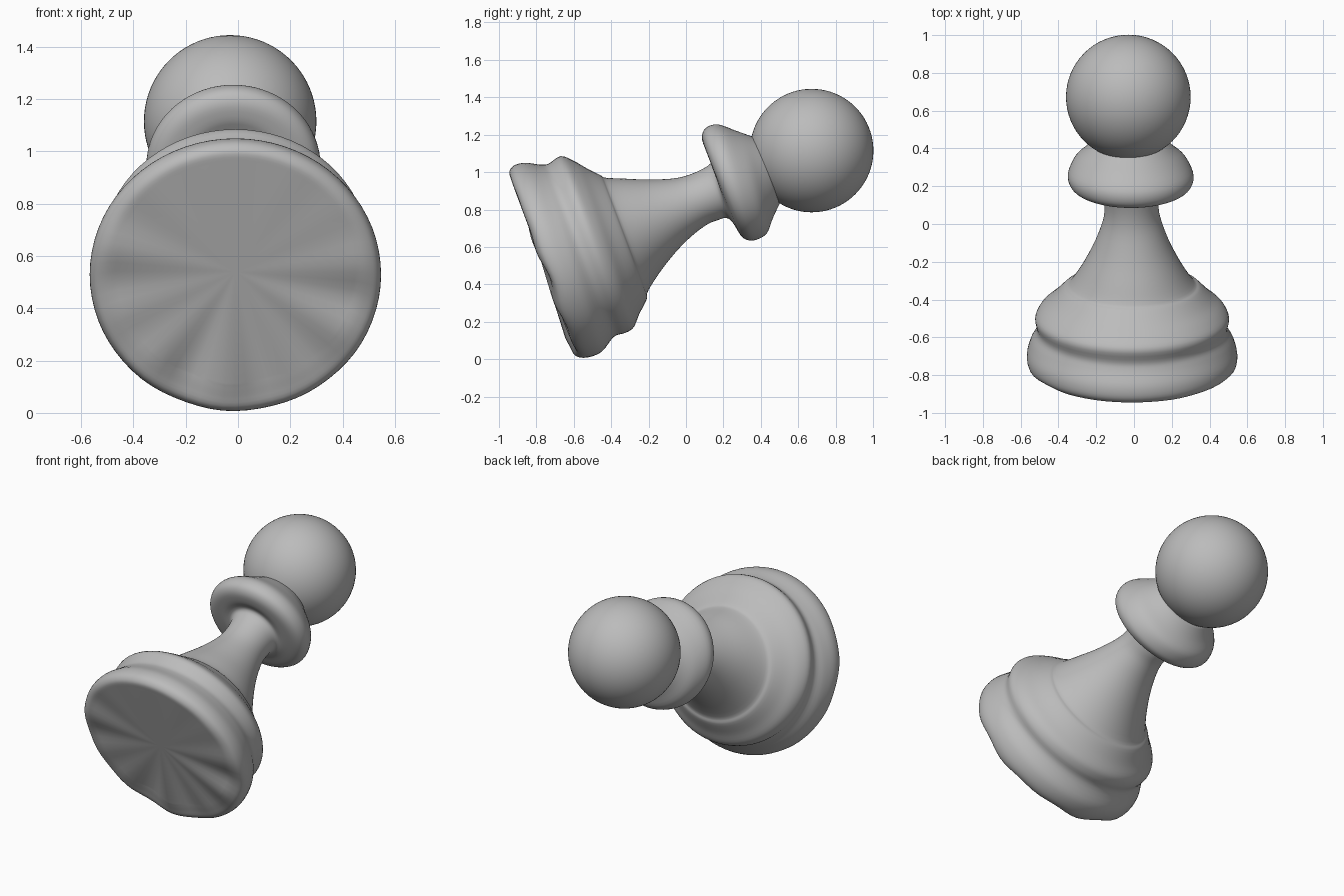
import bpy, bmesh, math
from mathutils import Vector

cube = bpy.data.objects.get("Cube")
if cube:
    bpy.data.objects.remove(cube, do_unlink=True)

SEGMENTS = 72
STEPS = 4

grey = bpy.data.materials.new("matte grey")
grey.use_nodes = True
colour = (0.5, 0.5, 0.5, 1)
grey.diffuse_color = colour
grey.node_tree.nodes["Principled BSDF"].inputs["Base Color"].default_value = colour

# Cross-sections of the tilted body: upper edge (y, z), lower edge (y, z)
base_rings = [
    (-.935, .96, -.625, .12), (-.945, 1.0, -.605, .07), (-.92, 1.035, -.58, .02),
    (-.86, 1.05, -.525, .01), (-.78, 1.04, -.45, .04), (-.735, 1.045, -.385, .12),
    (-.67, 1.085, -.325, .14), (-.6, 1.06, -.28, .17), (-.53, 1.02, -.25, .24),
    (-.46, .985, -.21, .32), (-.43, .97, -.2, .37)]
neck_rings = [
    (-.33, .965, -.11, .505), (-.19, .96, 0, .63), (-.04, .97, .105, .715),
    (.075, 1.01, .175, .745), (.14, 1.06, .215, .755)]
collar_rings = [
    (.105, 1.12, .25, .73), (.085, 1.185, .29, .665), (.105, 1.235, .32, .64),
    (.17, 1.255, .365, .635), (.27, 1.22, .43, .67), (.34, 1.195, .465, .755),
    (.38, 1.18, .5, .83)]


def finish(bm, name):
    bmesh.ops.recalc_face_normals(bm, faces=bm.faces)
    mesh = bpy.data.meshes.new(name)
    bm.to_mesh(mesh)
    bm.free()
    mesh.materials.append(grey)
    obj = bpy.data.objects.new(name, mesh)
    bpy.context.collection.objects.link(obj)
    bpy.ops.object.select_all(action='DESELECT')
    obj.select_set(True)
    bpy.context.view_layer.objects.active = obj
    bpy.ops.object.shade_smooth_by_angle(angle=math.radians(50))
    return obj


def smooth_rings(rings):
    """Catmull-Rom interpolation between neighbouring cross-sections."""
    pts = [Vector(r) for r in rings]
    pts = [pts[0]] + pts + [pts[-1]]
    out = []
    for a, b, c, d in zip(pts, pts[1:], pts[2:], pts[3:]):
        for i in range(STEPS):
            t = i / STEPS
            out.append(0.5 * (2 * b + (c - a) * t + (2 * a - 5 * b + 4 * c - d) * t ** 2
                              + (3 * b - a - 3 * c + d) * t ** 3))
    return out + [pts[-1]]


def loft(name, rings, ripple=0):
    bm = bmesh.new()
    loops = []
    for n, (y1, z1, y2, z2) in enumerate(smooth_rings(rings)):
        top, low = Vector((0, y1, z1)), Vector((0, y2, z2))
        centre, up = (top + low) / 2, (top - low) / 2
        centre.x = -0.01 - 0.03 * max(0, centre.y)
        side = Vector((up.length * 1.02, 0, 0))
        axis = side.cross(up).normalized()
        fade = ripple * max(0, 1 - n / (4 * STEPS))
        loop = []
        for i in range(SEGMENTS):
            a = math.tau * i / SEGMENTS
            wave = fade * (math.sin(7 * a) + math.sin(11 * a + 1)) * (1 - math.sin(a)) / 2
            loop.append(bm.verts.new(centre + side * math.cos(a) + up * math.sin(a) + axis * wave))
        loops.append(loop)
    for lower, upper in zip(loops, loops[1:]):
        for i in range(SEGMENTS):
            j = (i + 1) % SEGMENTS
            bm.faces.new((lower[i], lower[j], upper[j], upper[i]))
    # Close both ends with a fan around the middle
    for loop in (loops[0], loops[-1]):
        mid = bm.verts.new(sum((v.co for v in loop), Vector()) / SEGMENTS)
        for i in range(SEGMENTS):
            bm.faces.new((loop[i], loop[(i + 1) % SEGMENTS], mid))
    return finish(bm, name)


# Worn stepped foot, flared neck and collar in one continuous turned body
loft("turned_body", base_rings + neck_rings + collar_rings, ripple=0.012)

# Ball head
bm = bmesh.new()
bmesh.ops.create_uvsphere(bm, u_segments=64, v_segments=40, radius=0.33)
bmesh.ops.translate(bm, verts=bm.verts, vec=(-0.03, 0.672, 1.115))
finish(bm, "ball_head")
